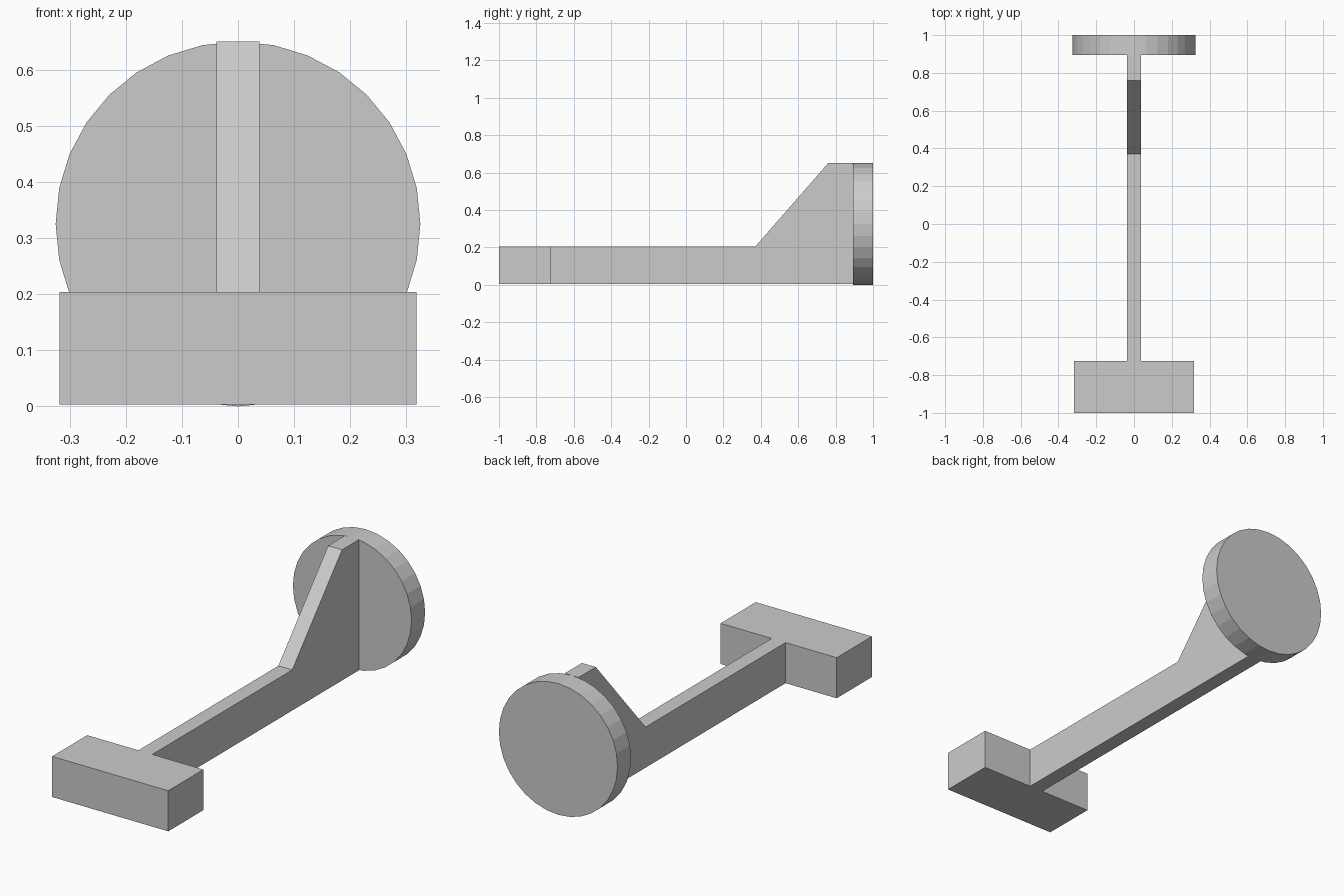
import bpy, bmesh, math
from mathutils import Matrix

if "Cube" in bpy.data.objects:
    bpy.data.objects.remove(bpy.data.objects["Cube"])


def make_object(name, bm):
    bmesh.ops.recalc_face_normals(bm, faces=bm.faces)
    mesh = bpy.data.meshes.new(name)
    bm.to_mesh(mesh)
    bm.free()
    obj = bpy.data.objects.new(name, mesh)
    bpy.context.collection.objects.link(obj)
    return obj


BOTTOM, TOP = 0.003, 0.204
HALF_BAR, HALF_STEM = 0.318, 0.038
DISC_FRONT = 0.894

# T-shaped base: crossbar and stem as one extruded plan
right = [(HALF_BAR, -1.0), (HALF_BAR, -0.725), (HALF_STEM, -0.725), (HALF_STEM, 0.37)]
plan = right + [(-x, y) for x, y in reversed(right)]
bm = bmesh.new()
base = bm.faces.new([bm.verts.new((x, y, BOTTOM)) for x, y in plan])
bmesh.ops.solidify  # plan is thickened by a vertical extrusion below
cap = bmesh.ops.extrude_face_region(bm, geom=[base], use_keep_orig=True)["geom"]
for v in cap:
    if isinstance(v, bmesh.types.BMVert):
        v.co.z = TOP

# Sloped fin: continue the stem's end face back and up to the disc
end = next(f for f in bm.faces if all(abs(v.co.y - 0.37) < 1e-4 for v in f.verts))
for y in (0.76, DISC_FRONT):
    end = bmesh.ops.extrude_discrete_faces(bm, faces=[end])["faces"][0]
    for v in end.verts:
        v.co.y = y
        if v.co.z > 0.1:
            v.co.z = 0.65
make_object("stem_with_crossbar", bm)

# Upright 32-sided disc at the back
radius = 0.325
bm = bmesh.new()
place = Matrix.Translation((0, (DISC_FRONT + 1) / 2, radius)) @ Matrix.Rotation(math.pi / 2, 4, 'X')
bmesh.ops.create_cone(bm, cap_ends=True, segments=32, radius1=radius, radius2=radius,
                      depth=1 - DISC_FRONT, matrix=place)
make_object("round_end_disc", bm)
